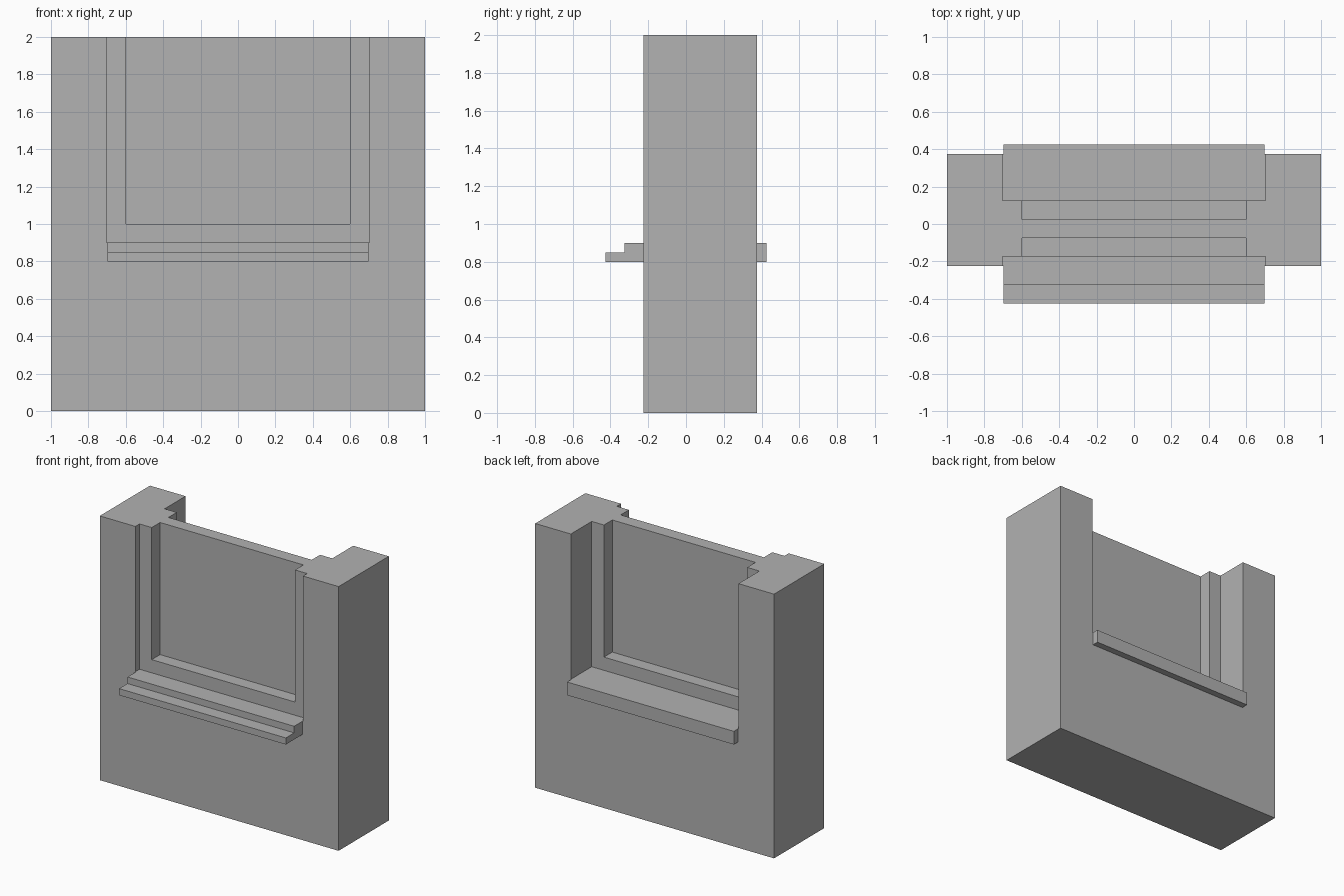
import bpy
import bmesh

cube = bpy.data.objects.get("Cube")
if cube:
    bpy.data.objects.remove(cube, do_unlink=True)

# One plain grey for everything
grey = bpy.data.materials.new("plaster grey")
grey.use_nodes = True
colour = (0.445, 0.445, 0.445, 1)
grey.diffuse_color = colour
grey.node_tree.nodes["Principled BSDF"].inputs["Base Color"].default_value = colour

WALL_FRONT, WALL_BACK = -0.225, 0.375
SILL_HALF = 0.698


def extrude_profile(name, profile, half_width):
    """Extrude a closed (y, z) profile along x, centred on x = 0."""
    bm = bmesh.new()
    face = bm.faces.new([bm.verts.new((-half_width, y, z)) for y, z in profile])
    moved = bmesh.ops.extrude_face_region(bm, geom=[face])["geom"]
    verts = [v for v in moved if isinstance(v, bmesh.types.BMVert)]
    bmesh.ops.translate(bm, verts=verts, vec=(2 * half_width, 0, 0))
    bmesh.ops.recalc_face_normals(bm, faces=bm.faces)
    mesh = bpy.data.meshes.new(name)
    bm.to_mesh(mesh)
    bm.free()
    mesh.materials.append(grey)
    obj = bpy.data.objects.new(name, mesh)
    bpy.context.collection.objects.link(obj)
    return obj


def rect(y0, y1, z0, z1):
    return [(y0, z0), (y1, z0), (y1, z1), (y0, z1)]


# Wall block
wall = extrude_profile("wall", rect(WALL_FRONT, WALL_BACK, 0, 2), 1)

# Stepped window recesses, open at the top, leaving a thin pane in the middle
REVEAL, FRAME = (0.702, 0.9), (0.6, 1.0)
recesses = [
    ("front_reveal", -1, -0.175, REVEAL),
    ("front_frame", -1, -0.075, FRAME),
    ("back_reveal", 0.125, 1, REVEAL),
    ("back_frame", 0.025, 1, FRAME),
]
bpy.context.view_layer.objects.active = wall
for name, y0, y1, (half_width, bottom) in recesses:
    cutter = extrude_profile(name + "_cutter", rect(y0, y1, bottom, 3), half_width)
    cutter.hide_render = True
    cut = wall.modifiers.new(name, 'BOOLEAN')
    cut.operation = 'DIFFERENCE'
    cut.solver = 'EXACT'
    cut.object = cutter
    bpy.ops.object.modifier_apply(modifier=cut.name)
    bpy.data.objects.remove(cutter, do_unlink=True)

# Stepped outer sill on the front
extrude_profile("front_sill", [
    (WALL_FRONT, 0.8), (-0.425, 0.8), (-0.425, 0.85),
    (-0.325, 0.85), (-0.325, 0.9), (WALL_FRONT, 0.9),
], SILL_HALF)

# Plain inner sill on the back
extrude_profile("back_sill", rect(WALL_BACK, 0.425, 0.8, 0.9), SILL_HALF)
